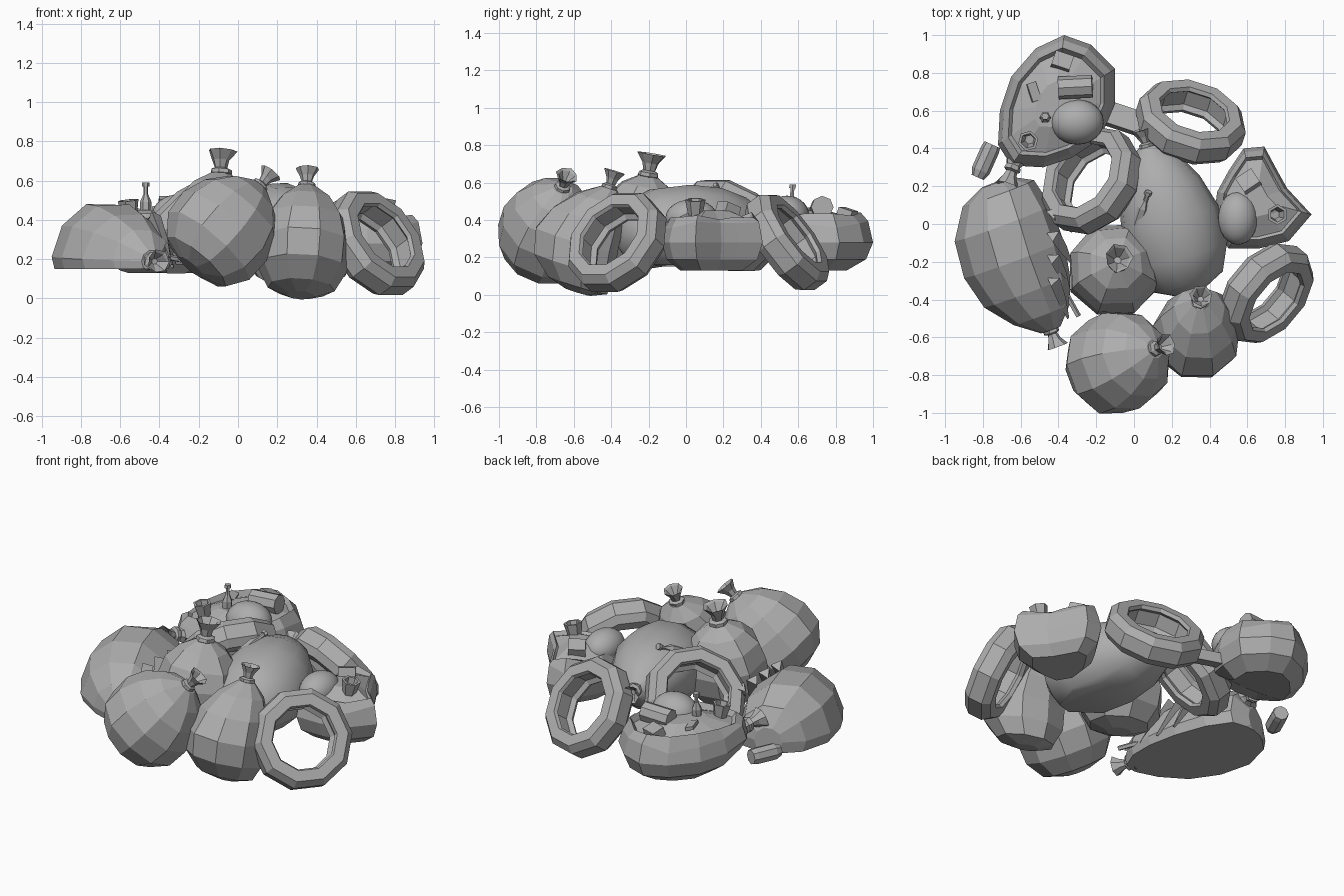
import bpy, bmesh, math, random
from mathutils import Vector, Matrix

random.seed(4)
if "Cube" in bpy.data.objects:
    bpy.data.objects.remove(bpy.data.objects["Cube"])

grey = bpy.data.materials.new("plain_grey")
grey.use_nodes = True
COLOUR = (0.42, 0.42, 0.42, 1)
grey.diffuse_color = COLOUR
grey.node_tree.nodes["Principled BSDF"].inputs["Base Color"].default_value = COLOUR


def finish(name, bm, smooth=False):
    bmesh.ops.recalc_face_normals(bm, faces=bm.faces)
    mesh = bpy.data.meshes.new(name)
    bm.to_mesh(mesh)
    bm.free()
    mesh.materials.append(grey)
    obj = bpy.data.objects.new(name, mesh)
    bpy.context.scene.collection.objects.link(obj)
    for poly in mesh.polygons:
        poly.use_smooth = smooth
    if smooth:
        mesh.set_sharp_from_angle(angle=math.radians(45))


def frame(pos, axis):
    return Matrix.Translation(pos) @ Vector(axis).to_track_quat('Z', 'Y').to_matrix().to_4x4()


def loft(bm, rings, closed=False):
    """Bridge rings of points; cap the ends unless the profile is closed."""
    loops = [[bm.verts.new(p) for p in ring] for ring in rings]
    pairs = list(zip(loops, loops[1:]))
    if closed:
        pairs.append((loops[-1], loops[0]))
    else:
        bm.faces.new(loops[0])
        bm.faces.new(loops[-1])
    n = len(loops[0])
    for a, b in pairs:
        for i in range(n):
            j = (i + 1) % n
            bm.faces.new((a[i], a[j], b[j], b[i]))


def circle(r, z, n, wobble=0.0):
    ring = []
    for i in range(n):
        a = math.tau * i / n
        s = r * (1 + random.uniform(-wobble, wobble))
        ring.append(Vector((s * math.cos(a), s * math.sin(a), z)))
    return ring


def lathe(name, profile, pos, axis, n=10, wobble=0.0, closed=False):
    bm = bmesh.new()
    loft(bm, [circle(r, z, n, wobble) for r, z in profile], closed)
    bm.transform(frame(pos, axis))
    finish(name, bm)


def neck(name, pos, axis, s=1.0):
    # tied collar with a flared, hollow end
    profile = [(.06, -.04), (.045, -.01), (.055, 0), (.055, .02), (.032, .03),
               (.045, .07), (.075, .12), (.06, .11), (.02, .05)]
    lathe(name, [(r * s, z * s) for r, z in profile], pos, axis, 7, .1)


BAG = [(.3, 0), (.72, .07), (.98, .26), (1, .5), (.86, .72), (.57, .89), (.2, 1)]


def bag(name, base, tip, radius, sag=(0, 0, 0), flat=1.0, floor=None, n=10, smooth=False, tie=.8):
    # the rings bulge sideways by "sag" in the middle of the bag
    base, tip = Vector(base), Vector(tip)
    axis = tip - base
    place = frame(base, axis) @ Matrix.Diagonal((1, flat, 1, 1))
    bm = bmesh.new()
    rings = []
    for r, t in BAG:
        shift = Vector(sag) * math.sin(math.pi * t)
        rings.append([place @ p + shift for p in circle(r * radius, t * axis.length, n, .03)])
    loft(bm, rings)
    if floor is not None:
        cut = bmesh.ops.bisect_plane(bm, geom=bm.verts[:] + bm.edges[:] + bm.faces[:],
                                     plane_co=(0, 0, floor), plane_no=(0, 0, -1), clear_outer=True)
        edges = [e for e in cut["geom_cut"] if isinstance(e, bmesh.types.BMEdge)]
        bmesh.ops.contextual_create(bm, geom=edges)
    finish(name, bm, smooth)
    neck(name + "_neck", tip, axis, tie)


# Tied rubbish bags
bag("front_bag", (-.24, -.79, .16), (.11, -.66, .57), .272)
bag("front_left_bag", (.32, -.58, .015), (.35, -.41, .57), .235, sag=(0, -.09, 0), n=9)
bag("top_bag", (-.12, -.28, .15), (-.09, -.2, .635), .25, n=8, tie=1)
bag("middle_bag", (.3, -.36, .32), (.07, .41, .4), .265, flat=.87, floor=.16, n=14, smooth=True)
bag("right_bag", (-.73, .22, .22), (-.44, -.56, .19), .28, sag=(-.055, -.02, 0), floor=.15)

# Torn edge of the flat bag: loose strips
for i in range(4):
    lathe("torn_strip", [(.04, 0), (.03, .16), (.008, .3)],
          (-.43, .06 - .12 * i, .42), (.3, -.3 - .15 * i, -.8), 3)


# Tyres
def tyre(name, pos, axis, r=.295, h=.085):
    side = [(r, .5 * h), (r - .035, h), (r - .1, h), (r - .11, .75 * h), (r - .085, .5 * h)]
    profile = side + [(x, -z) for x, z in reversed(side)]
    lathe(name, profile, pos, axis, 10, closed=True)


tyre("left_tyre", (.7, -.367, .28), (.66, -.55, .5))
tyre("back_tyre", (.3, .54, .28), (.25, .78, .57))
tyre("inner_tyre", (-.225, .23, .37), (-.6, .42, .68), .3)


# Burst bags: a faceted hull, a torn rim and a heap of contents
LAYERS = [(.62, .13), (.9, .19), (1, .28), (.93, .37), (.82, .42), (.76, .4), (.35, .45)]


def burst_bag(name, outline, lift):
    # the hull gets shallower by "lift" towards the front end
    points = [Vector(p) for p in outline]
    centre = sum(points, Vector((0, 0))) / len(points)
    rings = []
    for k, (s, z) in enumerate(LAYERS):
        ring = []
        for p in points:
            q = centre + (p - centre) * s
            rise = lift * (centre.y - p.y) * max(1 - k / 3, 0)
            crumple = random.uniform(-.025, .025) * (k in (3, 4))
            ring.append((q.x, q.y, z + max(rise, 0) + crumple))
        rings.append(ring)
    bm = bmesh.new()
    loft(bm, rings)
    finish(name, bm)


burst_bag("back_burst_bag",
          [(-.1, .64), (-.1, .82), (-.23, .95), (-.37, 1), (-.52, .93), (-.65, .78),
           (-.71, .6), (-.72, .42), (-.65, .31), (-.48, .3), (-.33, .35), (-.18, .45)], .4)
burst_bag("left_burst_bag",
          [(.94, .05), (.81, .19), (.76, .28), (.69, .41), (.58, .4), (.5, .28),
           (.44, .17), (.42, 0), (.5, -.13), (.66, -.13), (.82, -.09)], 0)
neck("back_burst_bag_neck", (-.64, .3, .33), (-.3, -.85, .2), .85)


# Contents of the burst bags
def ball(name, pos, radii):
    bm = bmesh.new()
    bmesh.ops.create_uvsphere(bm, u_segments=24, v_segments=14, radius=1)
    bm.transform(Matrix.Translation(pos) @ Matrix.Diagonal((*radii, 1)))
    finish(name, bm, True)


def carton(name, pos, size, axis):
    bm = bmesh.new()
    bmesh.ops.create_cube(bm, size=1)
    bm.transform(frame(pos, axis) @ Matrix.Diagonal((*size, 1)))
    finish(name, bm)


CUP = [(.035, 0), (.055, .1), (.04, .1), (.025, .03)]
BOTTLE = [(.03, 0), (.03, .1), (.012, .14), (.012, .18), (.02, .18), (.02, .2)]

ball("back_melon", (-.3, .54, .42), (.14, .12, .11))
ball("left_melon", (.55, .03, .41), (.105, .14, .1))
lathe("back_cup", CUP, (-.55, .45, .4), (-.1, -.1, 1), 6)
lathe("left_cup", CUP, (.74, .05, .41), (.2, 0, 1), 6)
lathe("upright_bottle", BOTTLE, (-.47, .56, .39), (0, .05, 1), 6)
lathe("lying_can", [(.06, 0), (.06, .18)], (-.4, .72, .46), (1, .05, .05), 8)
lathe("dropped_can", [(.045, 0), (.05, .03), (.05, .15), (.035, .19), (.025, .17)],
      (-.75, .42, .2), (-.4, -.9, 0), 8)
carton("back_carton", (-.38, .86, .43), (.1, .08, .06), (.1, .3, 1))
carton("wrapper", (-.53, .7, .45), (.1, .05, .02), (.3, .1, 1))
carton("left_carton", (.61, .22, .44), (.1, .09, .09), (-.2, .3, 1))
carton("board", (-.06, .56, .25), (.2, .12, .06), (.1, .3, 1))
lathe("thin_stick", [(.015, 0), (.015, .24)], (-.41, -.28, .22), (.5, -.9, -.1), 5)
lathe("middle_scrap", BOTTLE, (.02, .0, .5), (.2, .6, .3), 6)
